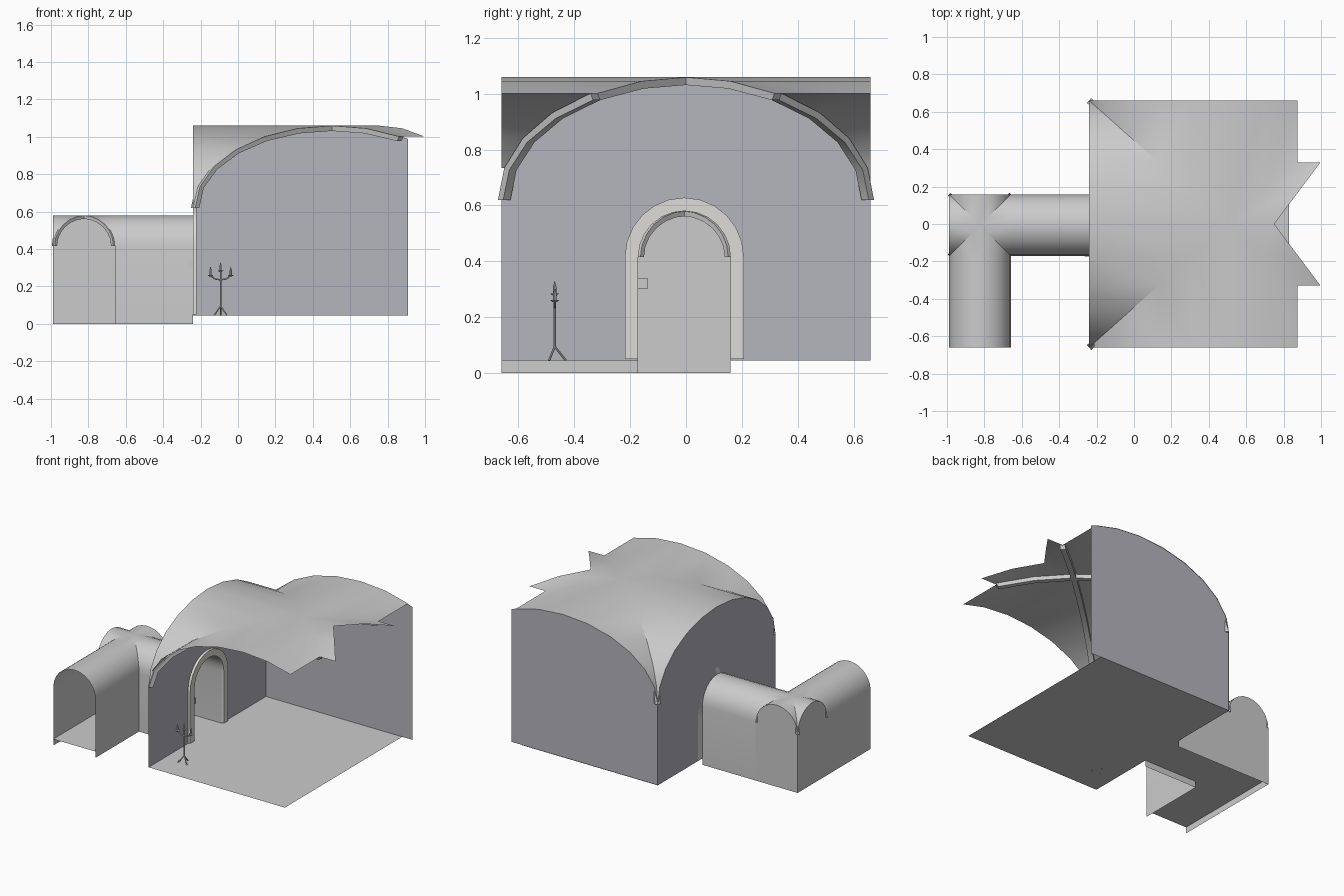
import bpy, bmesh
from math import sin, cos, pi, radians
from mathutils import Vector

if "Cube" in bpy.data.objects:
    bpy.data.objects.remove(bpy.data.objects["Cube"])


def mesh(name, faces, mat=None):
    """Object from a list of faces given as point lists, welded."""
    bm = bmesh.new()
    for f in faces:
        bm.faces.new([bm.verts.new(p) for p in f])
    bmesh.ops.remove_doubles(bm, verts=bm.verts, dist=0.0005)
    bmesh.ops.recalc_face_normals(bm, faces=bm.faces)
    me = bpy.data.meshes.new(name)
    bm.to_mesh(me)
    bm.free()
    ob = bpy.data.objects.new(name, me)
    bpy.context.collection.objects.link(ob)
    if mat:
        me.materials.append(mat)
    return ob


def material(name, rgb):
    m = bpy.data.materials.new(name)
    m.diffuse_color = (*rgb, 1)
    m.use_nodes = True
    m.node_tree.nodes["Principled BSDF"].inputs["Base Color"].default_value = m.diffuse_color
    return m


def arc(c, r, z, h, a0=-90, a1=90, step=15):
    """Half-ellipse arch points (across, height)."""
    n = round((a1 - a0) / step)
    return [(c + r * sin(radians(a0 + i * step)), z + h * cos(radians(a0 + i * step)))
            for i in range(n + 1)]


def vault(name, c, half, z, h, broken=False):
    """Groin vault from four cells; broken = ragged right-hand end."""
    def pt(u, v, s):
        return (c[0] + u * half[0], c[1] + v * half[1], z + h * max(0, 1 - s * s) ** 0.5)
    s = [sin(radians(a)) for a in range(-90, 91, 15)]
    faces = []
    for a, b in zip(s, s[1:]):
        for d in (-1, 1):
            # front and back cells
            if not (broken and (b > 0.51 or (d == -1 and b < -0.95))):
                faces.append([pt(a, d * abs(a), a), pt(b, d * abs(b), b), pt(b, d, b), pt(a, d, a)])
            # left and right cells
            ea = eb = d
            if broken and d == 1:
                if max(abs(a), abs(b)) > 0.51:
                    continue
                ea, eb = 0.334 + 0.667 * abs(a), 0.334 + 0.667 * abs(b)
            faces.append([pt(d * abs(a), a, a), pt(d * abs(b), b, b), pt(eb, b, b), pt(ea, a, a)])
    clean = []
    for f in faces:
        g = []
        for p in f:
            if all((Vector(p) - Vector(q)).length > 1e-4 for q in g):
                g.append(p)
        clean.append(g)
    return mesh(name, clean)


def rib(name, c, half, z, h, sgn, width, depth, a1=90):
    """Diagonal rib of rectangular section under a groin vault."""
    along = Vector((half[0], half[1] * sgn, 0))
    side = Vector((-along.y, along.x, 0)).normalized() * width / 2
    k = 1 - depth / along.length
    rings = []
    for a in range(-90, a1 + 1, 15):
        t = radians(a)
        o = Vector((c[0], c[1], z)) + along * sin(t) + Vector((0, 0, h * cos(t)))
        i = Vector((c[0], c[1], z)) + along * sin(t) * k + Vector((0, 0, (h - depth) * cos(t)))
        rings.append([o + side, o - side, i - side, i + side])
    faces = [rings[0], rings[-1]]
    for p, q in zip(rings, rings[1:]):
        faces += [[p[j], p[(j + 1) % 4], q[(j + 1) % 4], q[j]] for j in range(4)]
    return mesh(name, faces)


def tube(name, p, q, r0, r1, n=8):
    """Round bar between two points."""
    p, q = Vector(p), Vector(q)
    d = q - p
    bpy.ops.mesh.primitive_cone_add(vertices=n, radius1=r0, radius2=r1, depth=d.length,
                                    location=(p + q) / 2,
                                    rotation=d.to_track_quat('Z', 'Y').to_euler())
    bpy.context.object.name = name


def box(name, loc, size):
    bpy.ops.mesh.primitive_cube_add(size=1, location=loc)
    bpy.context.object.name = name
    bpy.context.object.scale = size


wall_mat = material("hall_wall", (0.46, 0.46, 0.51))
stone = material("pale_stone", (0.74, 0.72, 0.68))

# hall vault and ribs
F, L = 0.045, -0.24
HC, HH, HZ, HR = (0.502, 0.0), (0.742, 0.66), 0.62, 0.44
vault("hall_vault", HC, HH, HZ, HR, broken=True)
for s in (-1, 1):
    rib("hall_rib", HC, HH, HZ, HR, s, 0.035, 0.028, 30)

# hall floor and back wall
mesh("hall_floor", [[(L, -.66, F), (.83, -.66, F), (.83, .66, F), (L, .66, F)]])
u = (0.91 - HC[0]) / HH[0]
back = [(L, F)] + arc(HC[0], HH[0], HZ, HR, -90, 30) + [(.91, HZ + HR * (1 - u * u) ** .5), (.91, F)]
mesh("hall_back_wall", [[(x, .656, z) for x, z in back]], wall_mat)

# hall left wall with the arched doorway
DC, R, SP = -0.006, 0.165, 0.415
door = [(DC - R, F)] + arc(DC, R, SP, R) + [(DC + R, F)]
left = [(-.66, F)] + arc(0, .66, HZ, HR) + [(.66, F)]
mesh("hall_left_wall", [[(L, y, z) for y, z in left + door[::-1]]], wall_mat)

# door surround
outer = [(DC - .213, F + .005)] + arc(DC, .213, SP, .213) + [(DC + .213, F + .005)]
inner = [(DC - R, F + .005)] + door[1:-1] + [(DC + R, F + .005)]
x0, x1 = L, L + .018
faces = []
for i in range(len(outer) - 1):
    (a, b), (c, d) = outer[i:i + 2], inner[i:i + 2]
    for x in (x0, x1):
        faces.append([(x, *a), (x, *b), (x, *d), (x, *c)])
    for p, q in ((a, b), (c, d)):
        faces.append([(x0, *p), (x0, *q), (x1, *q), (x1, *p)])
for i in (0, -1):
    faces.append([(x0, *outer[i]), (x1, *outer[i]), (x1, *inner[i]), (x0, *inner[i])])
mesh("door_surround", faces, stone)
box("door_latch", (L - .01, DC - R + .016, .32), (.03, .036, .04))

# corridor arms: walls and barrel roof in one profile
CX, YE = -0.823, DC - R
prof = [(-R, 0)] + arc(0, R, SP, R) + [(R, 0)]
mesh("corridor_east", [[(CX + R, DC + a[0], a[1]), (L, DC + a[0], a[1]),
                        (L, DC + b[0], b[1]), (CX + R, DC + b[0], b[1])]
                       for a, b in zip(prof, prof[1:])])
mesh("corridor_front", [[(CX + a[0], -.66, a[1]), (CX + a[0], YE, a[1]),
                         (CX + b[0], YE, b[1]), (CX + b[0], -.66, b[1])]
                        for a, b in zip(prof, prof[1:])])

# corridor corner: two arched walls, vault, ribs
mesh("corner_back_wall", [[(CX + a, DC + R, z) for a, z in prof]])
mesh("corner_left_wall", [[(CX - R, DC + a, z) for a, z in prof]])
vault("corner_vault", (CX, DC), (R, R), SP, R)
for s in (-1, 1):
    rib("corner_rib", (CX, DC), (R, R), SP, R, s, .022, .018)

# L-shaped corridor floor
mesh("corridor_floor", [[(CX - R, -.66, F), (CX + R, -.66, F), (CX + R, YE, F), (L, YE, F),
                         (L, DC + R, F), (CX - R, DC + R, F)]])

# candle stand
X, Y = -.093, -.47
tube("stand_pole", (X, Y, .09), (X, Y, .28), .004, .004)
for i in range(3):
    t = 2 * pi * i / 3 + pi / 2
    tube("stand_foot", (X, Y, .095), (X + .04 * cos(t), Y + .04 * sin(t), F), .004, .004)
for s in (-1, 0, 1):
    cx, z = X + s * .054, .282 if s == 0 else .258
    if s:
        tube("stand_arm", (X, Y, .235), (X + s * .03, Y, .24), .004, .004)
        tube("stand_arm_tip", (X + s * .03, Y, .24), (cx, Y, z), .004, .004)
    tube("drip_dish", (cx, Y, z - .004), (cx, Y, z + .003), .008, .016)
    tube("candle", (cx, Y, z), (cx, Y, z + .03), .006, .006)
    tube("flame", (cx, Y, z + .03), (cx, Y, z + .048), .005, .0005)

# smooth shading with sharp edges kept
for ob in bpy.data.objects:
    ob.select_set(True)
bpy.context.view_layer.objects.active = bpy.data.objects["hall_vault"]
bpy.ops.object.shade_smooth_by_angle(angle=radians(30))
